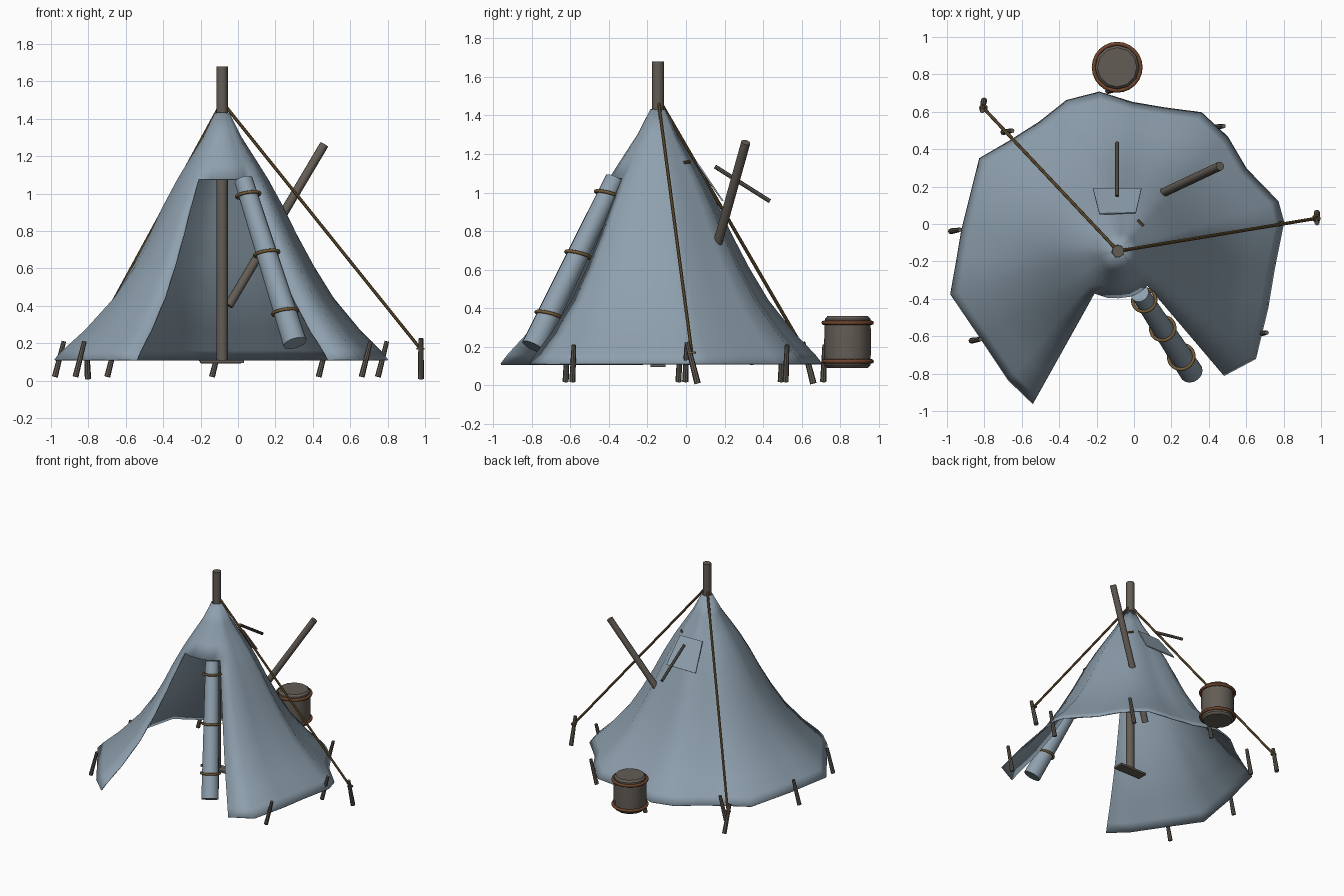
import bpy, bmesh, math
from mathutils import Vector

if "Cube" in bpy.data.objects:
    bpy.data.objects.remove(bpy.data.objects["Cube"])


def mat(name, col):
    m = bpy.data.materials.new(name)
    m.diffuse_color = (*col, 1)
    m.use_nodes = True
    m.node_tree.nodes["Principled BSDF"].inputs["Base Color"].default_value = m.diffuse_color
    return m


CLOTH = mat("blue grey canvas", (0.27, 0.35, 0.42))
WOOD = mat("weathered wood", (0.125, 0.108, 0.09))
ROPE = mat("tan rope", (0.17, 0.105, 0.04))
BAND = mat("rust brown band", (0.16, 0.058, 0.025))


def finish(name, bm, m, smooth=35):
    bmesh.ops.recalc_face_normals(bm, faces=bm.faces)
    me = bpy.data.meshes.new(name)
    bm.to_mesh(me)
    bm.free()
    ob = bpy.data.objects.new(name, me)
    bpy.context.collection.objects.link(ob)
    me.materials.append(m)
    if smooth:
        bpy.ops.object.select_all(action='DESELECT')
        ob.select_set(True)
        bpy.context.view_layer.objects.active = ob
        bpy.ops.object.shade_smooth_by_angle(angle=math.radians(smooth))
    return ob


def rod(name, a, b, r1, m, r2=None, n=12):
    """Cylinder or cone from a to b."""
    a, b = Vector(a), Vector(b)
    bm = bmesh.new()
    bmesh.ops.create_cone(bm, cap_ends=True, segments=n, radius1=r1,
                          radius2=r1 if r2 is None else r2, depth=(b - a).length)
    q = Vector((0, 0, 1)).rotation_difference(b - a)
    for v in bm.verts:
        v.co = q @ v.co + (a + b) / 2
    return finish(name, bm, m, 40)


def ring(name, c, axis, R, r, m, n=24, k=8):
    """Torus around an axis."""
    q = Vector((0, 0, 1)).rotation_difference(Vector(axis))
    bm = bmesh.new()
    g = []
    for i in range(n):
        a = 2 * math.pi * i / n
        g.append([])
        for j in range(k):
            t = 2 * math.pi * j / k
            d = R + r * math.cos(t)
            p = Vector((d * math.cos(a), d * math.sin(a), r * math.sin(t)))
            g[-1].append(bm.verts.new(q @ p + Vector(c)))
    for i in range(n):
        for j in range(k):
            h, l = (i + 1) % n, (j + 1) % k
            bm.faces.new((g[i][j], g[h][j], g[h][l], g[i][l]))
    return finish(name, bm, m, 60)


# Canvas: hem outline, clockwise from the left door edge, then the door lintel
HEM = [(-.54, -.96), (-.67, -.835), (-.82, -.61), (-.98, -.375), (-.945, -.18), (-.92, -.03),
       (-.825, .35), (-.67, .44), (-.505, .545), (-.36, .66), (-.185, .705), (-.01, .65),
       (.165, .62), (.36, .595), (.5, .465), (.6, .295), (.77, .12), (.8, .01),
       (.75, -.24), (.715, -.45), (.65, -.72), (.48, -.81)]
LINTEL = [(.33, -.93), (.15, -1.02), (-.08, -1.05), (-.3, -1.04)]
PROFILE = [(0, .04), (.1, .115), (.2, .21), (.27, .275), (.38, .365), (.49, .445), (.62, .55),
           (.75, .67), (.88, .83), (.96, .95), (1, 1)]
CX, CY, TOP, LOW = -.085, -.145, 1.43, .11
outline = HEM + LINTEL
bm = bmesh.new()
cols = []
for i, (x, y) in enumerate(outline):
    col = []
    for t, f in (PROFILE if i < len(HEM) else PROFILE[:4]):
        if i == 3:                       # soft fold on the left side
            f -= .04 * math.sin(math.pi * t)
        col.append(bm.verts.new((CX + (x - CX) * f, CY + (y - CY) * f, TOP - (TOP - LOW) * t)))
    cols.append(col)
for i, c in enumerate(cols):
    d = cols[(i + 1) % len(cols)]
    for j in range(min(len(c), len(d)) - 1):
        bm.faces.new((c[j], d[j], d[j + 1], c[j + 1]))
tent = finish("tent_canvas", bm, CLOTH, 50)
s = tent.modifiers.new("thickness", 'SOLIDIFY')
s.thickness, s.offset = .008, 0

# Centre pole, its foot board and the leaning pole through the canvas
rod("centre_pole", (CX, CY, .1), (CX, CY, 1.68), .031, WOOD)
bm = bmesh.new()
bmesh.ops.create_cube(bm, size=1)
for v in bm.verts:
    v.co = Vector((CX + v.co.x * .235, CY + v.co.y * .08, .103 + v.co.z * .016))
finish("foot_board", bm, WOOD, 0)
rod("leaning_pole", (-.05, .07, .4), (.46, .31, 1.26), .024, WOOD)

# Rolled door flap with ties
A, B = Vector((.03, -.37, 1.07)), Vector((.305, -.79, .2))
rod("door_roll", A, B, .05, CLOTH, .064, 16)
for i, t in enumerate((.09, .45, .81)):
    tilt = (A - B).normalized() + Vector((0, 0, .8))
    ring(f"door_tie_{i}", A.lerp(B, t), tilt, .062 + .008 * t, .009, ROPE)

# Vent flap with prop stick and toggle
bm = bmesh.new()
bm.faces.new([bm.verts.new(p) for p in
              ((-.22, .187, .955), (.04, .187, .955), (.01, .055, 1.15), (-.185, .05, 1.15))])
vent = finish("vent_flap", bm, CLOTH, 0)
vent.modifiers.new("thickness", 'SOLIDIFY').thickness = .008
rod("vent_prop", (-.09, .15, 1.135), (-.09, .435, .955), .011, WOOD, n=8)
rod("vent_toggle", (.02, .02, 1.16), (.05, -.01, 1.155), .008, ROPE, n=8)

# Guy ropes and their stakes
for i, (end, top, foot) in enumerate((
        ((.975, .03, .17), (.978, .005, .225), (.978, .06, .01)),
        ((-.805, .62, .17), (-.812, .605, .225), (-.802, .66, .01)))):
    rod(f"guy_rope_{i}", (CX, CY, 1.49), end, .009, ROPE, n=8)
    rod(f"guy_stake_{i}", foot, top, .017, WOOD, .013, 8)
    ring(f"guy_knot_{i}", end, (0, 0, 1), .017, .006, ROPE, 12, 6)

# Hem pegs, all leaning the same way
for i, (x, y) in enumerate(((-.675, .495), (-.955, -.035), (-.845, -.62), (-.115, .715),
                            (.455, .52), (.685, -.585), (.772, 0))):
    rod(f"hem_peg_{i}", (x - .024, y - .004, .02), (x + .024, y + .004, .21), .016, WOOD, .012, 8)

# Barrel with bands
BX, BY = -.09, .838
bm = bmesh.new()
rows = []
for r, z in ((.105, .09), (.118, .105), (.122, .225), (.118, .345), (.105, .36)):
    rows.append([bm.verts.new((BX + r * math.cos(a * math.pi / 6), BY + r * math.sin(a * math.pi / 6), z))
                 for a in range(12)])
for p, q in zip(rows, rows[1:]):
    for a in range(12):
        b = (a + 1) % 12
        bm.faces.new((p[a], p[b], q[b], q[a]))
bm.faces.new(rows[0])
bm.faces.new(rows[-1])
finish("barrel", bm, WOOD, 35)
for i, z in enumerate((.125, .325)):
    ring(f"barrel_band_{i}", (BX, BY, z), (0, 0, 1), .125, .011, BAND)
